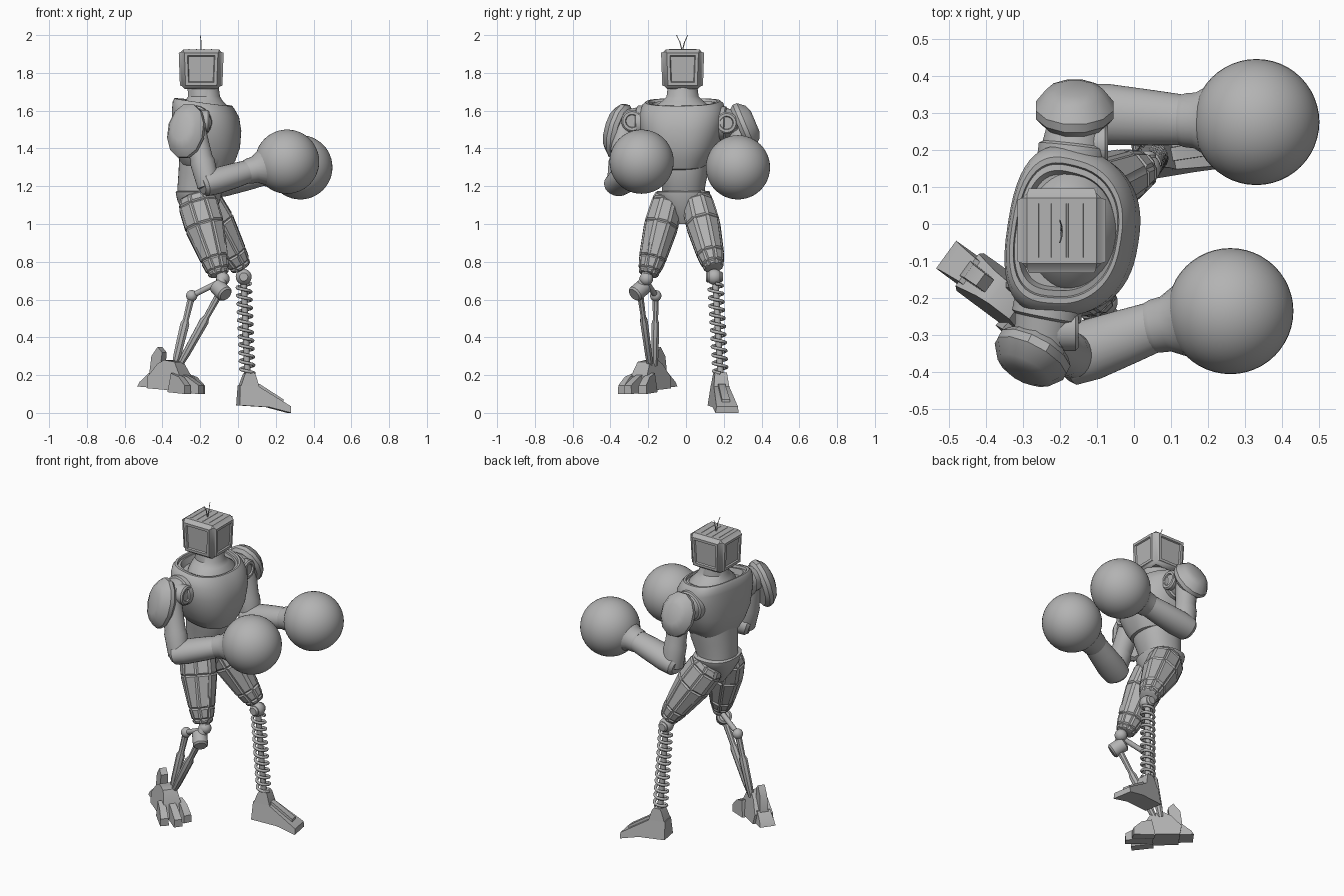
import bpy, bmesh
from math import sin, cos, pi, radians
from mathutils import Vector, Matrix

cube = bpy.data.objects.get("Cube")
if cube:
    bpy.data.objects.remove(cube, do_unlink=True)

grey = bpy.data.materials.new("matte_grey")
grey.use_nodes = True
GREY = (0.45, 0.45, 0.45, 1)
grey.diffuse_color = GREY
grey.node_tree.nodes["Principled BSDF"].inputs["Base Color"].default_value = GREY
parts = []


def finish(name, bm):
    bmesh.ops.recalc_face_normals(bm, faces=bm.faces)
    mesh = bpy.data.meshes.new(name)
    bm.to_mesh(mesh)
    bm.free()
    mesh.materials.append(grey)
    obj = bpy.data.objects.new(name, mesh)
    bpy.context.collection.objects.link(obj)
    parts.append(obj)
    return obj


def skin(bm, rings):
    """Join rings of points into a closed solid."""
    loops = [[bm.verts.new(p) for p in ring] for ring in rings]
    n = len(loops[0])
    sides = []
    for a, b in zip(loops, loops[1:]):
        for i in range(n):
            j = (i + 1) % n
            sides.append(bm.faces.new((a[i], a[j], b[j], b[i])))
    bm.faces.new(loops[0][::-1])
    bm.faces.new(loops[-1])
    return sides


def loft(name, sections, centre, yaw=0, power=1.0, taper=0.0, tilt=0.0, n=40):
    """Stack of rounded sections: (z, offset x, half depth, half width)."""
    def shape(v):
        return (1 if v >= 0 else -1) * abs(v) ** power
    turn = Matrix.Rotation(radians(yaw), 3, 'Z')
    rings = []
    for z, ox, rx, ry in sections:
        ring = []
        for i in range(n):
            c, s = cos(2 * pi * i / n), sin(2 * pi * i / n)
            x = ox + rx * shape(c)
            p = turn @ Vector((x, ry * shape(s) * (1 - taper * c), z + tilt * x))
            ring.append(p + Vector((centre[0], centre[1], 0)))
        rings.append(ring)
    bm = bmesh.new()
    skin(bm, rings)
    return finish(name, bm)


def limb(name, a, b, sections, n=24, panel=0.0):
    """Solid along a-b with sections (t, r1, r2); panel insets its sides."""
    a, b = Vector(a), Vector(b)
    d = (b - a).normalized()
    ref = Vector((1, 0, 0)) if abs(d.z) > 0.75 else Vector((0, 0, 1))
    u = (ref - d * ref.dot(d)).normalized()
    v = d.cross(u)
    rings = []
    for t, r1, r2 in sections:
        rings.append([a.lerp(b, t) + u * r1 * cos(2 * pi * (i + .5) / n)
                      + v * r2 * sin(2 * pi * (i + .5) / n) for i in range(n)])
    bm = bmesh.new()
    sides = skin(bm, rings)
    bmesh.ops.recalc_face_normals(bm, faces=bm.faces)
    if panel:
        bmesh.ops.inset_individual(bm, faces=sides, thickness=panel, depth=panel * .6)
    return finish(name, bm)


def rod(name, a, b, r, n=16):
    return limb(name, a, b, [(0, r, r), (1, r, r)], n)


def ball(name, centre, r, n=32):
    bm = bmesh.new()
    bmesh.ops.create_uvsphere(bm, u_segments=n, v_segments=n // 2, radius=r,
                              matrix=Matrix.Translation(centre))
    return finish(name, bm)


def prism(name, profile, width, origin, yaw, top=1.0, shift=0.0):
    """Side profile (x, z) extruded across y, narrowing to top width ratio."""
    low, high = min(p[1] for p in profile), max(p[1] for p in profile)
    turn = Matrix.Rotation(radians(yaw), 3, 'Z')
    rings = []
    for side in (-1, 1):
        ring = []
        for x, z in profile:
            k = 1 + (top - 1) * (z - low) / (high - low)
            ring.append(turn @ Vector((x, shift + side * k * width / 2, z)) + Vector(origin))
        rings.append(ring)
    bm = bmesh.new()
    skin(bm, rings)
    return finish(name, bm)


# Head: bevelled box with raised side panels
bm = bmesh.new()
bmesh.ops.create_cube(bm, size=1)
for v in bm.verts:
    k = 1 if v.co.z > 0 else 0.93
    v.co = Vector((v.co.x * .215 * k - .195, v.co.y * .205 * k - .018, v.co.z * .21 + 1.82))
walls = [f for f in bm.faces if abs(f.normal.z) < .5]
bmesh.ops.bevel(bm, geom=bm.edges[:], offset=.014, segments=1, affect='EDGES')
bm.normal_update()
walls = [f for f in bm.faces if f.calc_area() > .02 and abs(f.normal.z) < .5]
bmesh.ops.inset_individual(bm, faces=walls, thickness=.006, depth=.012)
bmesh.ops.inset_individual(bm, faces=walls, thickness=.022, depth=0)
bmesh.ops.inset_individual(bm, faces=walls, thickness=.006, depth=-.008)
finish("head", bm)
for i in range(4):
    x = -.26 + i * .04
    rod("head_vent", (x, -.09, 1.922), (x, .055, 1.922), .005, 6)
for s in (-1, 1):
    mid = (-.195, -.02 + s * .013, 1.965)
    rod("antenna_base", (-.195, -.02, 1.915), mid, .003, 8)
    rod("antenna_tip", mid, (-.2, -.02 + s * .03, 2.0), .002, 8)

# Neck, chest, abdomen and pelvis
loft("neck", [(1.57, .01, .13, .17), (1.62, .01, .12, .15), (1.65, 0, .1, .11),
              (1.675, 0, .085, .085), (1.73, -.005, .082, .078)], (-.18, -.018))
loft("chest", [(1.30, .0, .115, .12), (1.31, .01, .13, .135), (1.36, .01, .155, .165),
               (1.43, .013, .175, .2), (1.52, .016, .178, .222), (1.59, .01, .172, .226),
               (1.63, 0, .158, .212), (1.645, -.002, .148, .195), (1.645, -.002, .138, .18),
               (1.632, -.002, .135, .176), (1.635, -.002, .125, .16), (1.60, 0, .115, .15)],
     (-.18, -.022), yaw=-9, power=.78, taper=.14, tilt=-.14, n=56)
loft("abdomen", [(1.15, -.03, .11, .112), (1.2, -.02, .12, .115),
                 (1.27, -.005, .13, .13), (1.36, 0, .13, .14)],
     (-.18, -.015), yaw=-5, power=.9)
loft("pelvis", [(1.0, .01, .045, .03), (1.06, .005, .085, .07), (1.12, 0, .112, .12),
                (1.155, 0, .12, .14), (1.17, 0, .122, .143), (1.175, 0, .115, .135)],
     (-.208, -.015), power=.85)


def arm(side, chest_pt, shoulder, disc, pad, pad_normal, elbow, wrist, glove, pad_height):
    """Shoulder, pad, arm and round glove."""
    limb(side + "_shoulder", chest_pt, shoulder,
         [(0, .09, .095), (.45, .09, .095), (.5, .08, .085), (1, .07, .075)])
    d = Vector(disc)
    limb(side + "_shoulder_disc", d - Vector((.08, 0, 0)), d,
         [(0, .058, .058), (.9, .058, .058), (1, .05, .05), (1, .036, .036), (.9, .032, .032)])
    p, nrm = Vector(pad), Vector(pad_normal).normalized()
    h = pad_height
    limb(side + "_shoulder_pad", p - nrm * .045, p + nrm * .05,
         [(0, h * .88, .092), (.2, h, .108), (.45, h, .108), (.85, h * .75, .08), (1, h * .45, .05)], 12)
    e, w, g = Vector(elbow), Vector(wrist), Vector(glove)
    s = Vector(shoulder)
    limb(side + "_upper_arm", s + Vector((0, 0, .03)), e + Vector((.02, 0, -.01)),
         [(0, .05, .05), (.2, .062, .06), (.6, .06, .058), (.65, .066, .064), (1, .06, .06)])
    limb(side + "_forearm", e - (w - e) * .08, w,
         [(0, .048, .06), (.06, .064, .077), (.3, .07, .083), (.7, .066, .075), (1, .06, .068)])
    limb(side + "_glove_cuff", w - (g - w) * .08, g,
         [(0, .062, .068), (.06, .068, .073), (.2, .07, .076), (.42, .098, .102), (.6, .125, .128)])
    ball(side + "_glove", glove, .17, 48)


arm("right", (-.225, -.19, 1.54), (-.25, -.32, 1.535), (-.15, -.285, 1.545),
    (-.28, -.365, 1.495), (-.45, -.85, .25), (-.175, -.36, 1.21), (.06, -.275, 1.28),
    (.26, -.235, 1.33), .15)
arm("left", (-.17, .15, 1.535), (-.155, .28, 1.53), (-.07, .215, 1.535),
    (-.16, .32, 1.525), (0, .9, .38), (-.14, .3, 1.2), (.14, .28, 1.265),
    (.33, .275, 1.30), .13)

# Faceted thighs with raised panels
thigh_shape = [(0, .08, .07), (.1, .105, .082), (.38, .105, .09), (.8, .072, .07),
               (.94, .058, .055), (1, .046, .045)]
limb("right_thigh", (-.225, -.09, 1.15), (-.1, -.2, .73), thigh_shape, 8, .012)
limb("left_thigh", (-.205, .055, 1.14), (.02, .148, .765), thigh_shape, 8, .012)
limb("right_thigh_plate", (-.16, -.135, 1.0), (-.075, -.19, .83),
     [(0, .03, .035), (.15, .05, .05), (.8, .04, .045), (1, .025, .03)], 6)
limb("left_thigh_plate", (-.085, .085, 1.0), (.03, .14, .82),
     [(0, .03, .035), (.15, .045, .045), (.8, .035, .04), (1, .025, .03)], 6)

# Left lower leg: ball knee, spring and rod
ball("left_knee", (.03, .15, .72), .042)
limb("left_knee_ring", (.03, .105, .72), (.03, .195, .72),
     [(0, .022, .022), (.1, .03, .03), (.9, .03, .03), (1, .022, .022)])
top, base = Vector((.03, .155, .70)), Vector((.05, .183, .2))
rod("left_shin_rod", top, base, .017)
curve = bpy.data.curves.new("spring_path", 'CURVE')
curve.dimensions = '3D'
curve.bevel_depth = .0085
curve.bevel_resolution = 2
curve.use_fill_caps = True
spline = curve.splines.new('POLY')
turns, steps = 11, 18
spline.points.add(turns * steps)
for i, pt in enumerate(spline.points):
    c = top.lerp(base, .03 + .95 * i / (turns * steps))
    ang = 2 * pi * i / steps
    pt.co = (c.x + .036 * cos(ang), c.y + .036 * sin(ang), c.z, 1)
curve.materials.append(grey)
spring = bpy.data.objects.new("left_shin_spring", curve)
bpy.context.collection.objects.link(spring)

# Left foot
prism("left_foot", [(0, .04), (.005, .145), (.105, .14), (.275, .035), (.275, 0), (.16, .03)],
      .125, (0, .17, 0), 10, .65)
prism("left_ankle", [(.005, .13), (.03, .2), (.04, .215), (.08, .215), (.09, .2), (.11, .13)],
      .085, (0, .17, 0), 10, .75)
prism("left_foot_ridge", [(.1, .1), (.1, .152), (.115, .152), (.24, .072), (.24, .04)],
      .045, (0, .17, 0), 10, .8)

# Right lower leg: knee joint, two struts and a link
ball("right_knee", (-.08, -.21, .71), .036)
limb("right_knee_joint", (-.115, -.215, .675), (-.065, -.275, .625),
     [(0, .03, .03), (.1, .043, .043), (.9, .043, .043), (1, .034, .034)])
rod("right_knee_pin", (-.085, -.2, .75), (-.09, -.24, .66), .028)
rod("right_knee_link", (-.085, -.215, .70), (-.245, -.16, .62), .015)
ball("right_rear_joint", (-.245, -.16, .62), .03)
strut = [(0, .02, .018), (.35, .017, .015), (.4, .026, .022), (.85, .022, .02), (1, .016, .016)]
limb("right_front_strut", (-.09, -.245, .645), (-.31, -.19, .25), strut, 8)
limb("right_rear_strut", (-.245, -.16, .62), (-.335, -.165, .25), strut, 8)

# Right foot with heel spur and toes
foot, turn = (-.345, -.2, 0), -36
prism("right_foot", [(-.12, .13), (-.13, .19), (-.07, .26), (-.03, .28), (.04, .27),
                     (.08, .2), (.1, .115)], .13, foot, turn, .6)
prism("right_heel", [(-.2, .14), (-.185, .165), (-.13, .21), (-.06, .2), (-.06, .13)],
      .095, foot, turn, .8)
prism("right_heel_spur", [(-.14, .18), (-.125, .3), (-.085, .35), (-.055, .32), (-.07, .2)],
      .05, foot, turn, .8)
for k in (-1, 0, 1):
    reach = .185 - .03 * abs(k)
    prism("right_toe", [(.03, .11), (.05, .21), (.11, .19), (reach, .145), (reach, .1)],
          .05, foot, turn + 8 * k, .75, k * .048)

bpy.ops.object.select_all(action='DESELECT')
for obj in parts:
    obj.select_set(True)
bpy.context.view_layer.objects.active = parts[0]
bpy.ops.object.shade_smooth_by_angle(angle=radians(35))
